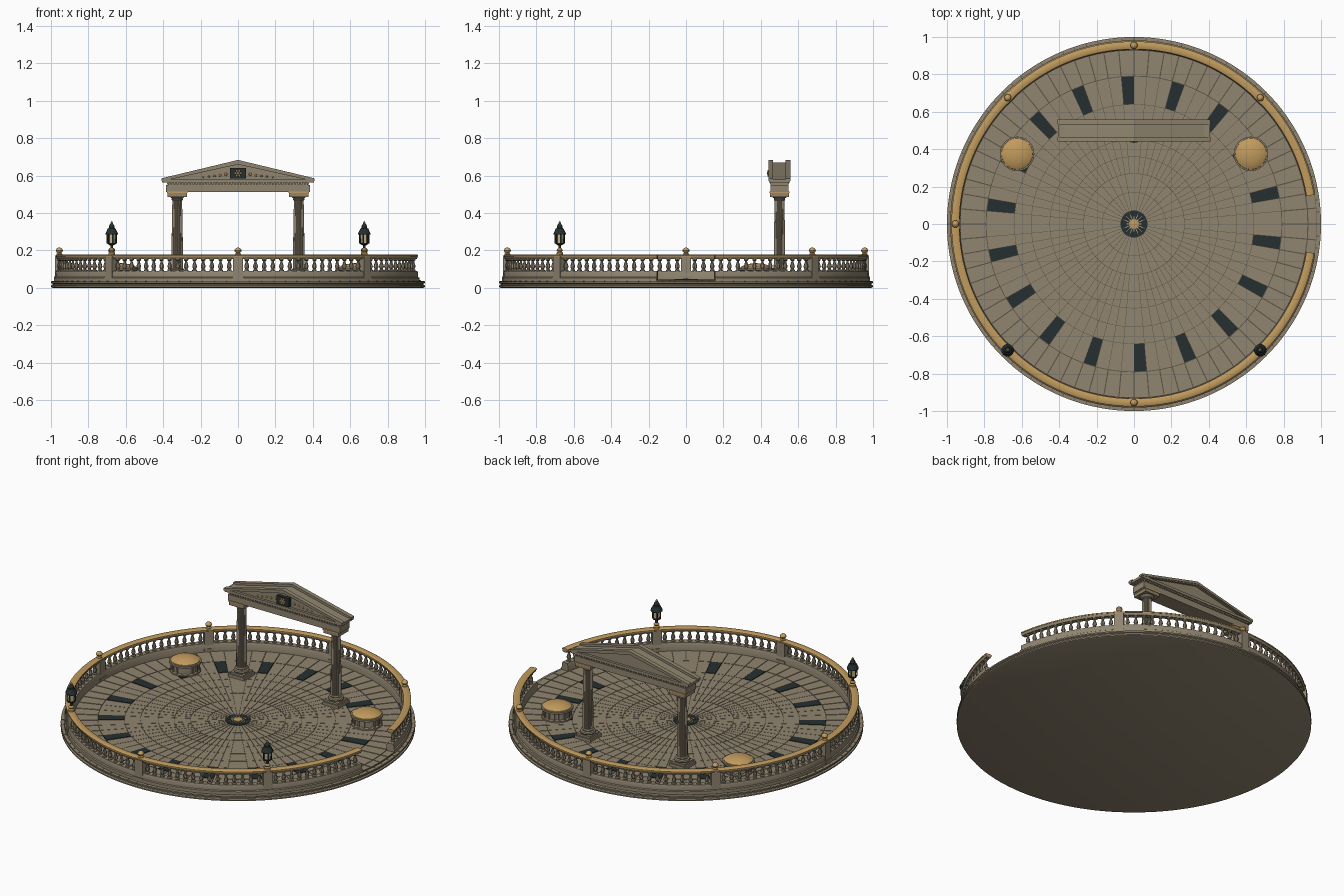
import bpy, bmesh, math
from mathutils import Matrix, Vector

if "Cube" in bpy.data.objects:
    bpy.data.objects.remove(bpy.data.objects["Cube"])

def material(name, rgb):
    m = bpy.data.materials.new(name)
    m.diffuse_color = (*rgb, 1)
    m.use_nodes = True
    m.node_tree.nodes["Principled BSDF"].inputs["Base Color"].default_value = m.diffuse_color
    return m

STONE = material("warm_stone", (0.28, 0.235, 0.162))
JOINT = material("dark_joint", (0.11, 0.092, 0.062))
GOLD = material("gold", (0.54, 0.33, 0.11))
DARK = material("dark_slate", (0.018, 0.028, 0.029))
CREAM = material("pale_cream", (0.60, 0.48, 0.27))

def finish(name, bm, mat, smooth=False):
    bmesh.ops.recalc_face_normals(bm, faces=bm.faces[:])
    me = bpy.data.meshes.new(name)
    bm.to_mesh(me)
    bm.free()
    me.materials.append(mat)
    ob = bpy.data.objects.new(name, me)
    bpy.context.collection.objects.link(ob)
    if smooth:
        bpy.ops.object.select_all(action='DESELECT')
        ob.select_set(True)
        bpy.context.view_layer.objects.active = ob
        bpy.ops.object.shade_smooth_by_angle(angle=math.radians(35))
    return ob

def polar(r, deg, z=0.0):
    a = math.radians(deg)
    return Vector((r * math.cos(a), r * math.sin(a), z))

def at(r, deg):
    return Matrix.Rotation(math.radians(deg), 4, 'Z') @ Matrix.Translation((r, 0, 0))

def box(bm, x0, x1, y0, y1, z0, z1, M=Matrix()):
    S = Matrix.Diagonal((x1 - x0, y1 - y0, z1 - z0, 1))
    T = Matrix.Translation(((x0 + x1) / 2, (y0 + y1) / 2, (z0 + z1) / 2))
    bmesh.ops.create_cube(bm, size=1, matrix=M @ T @ S)

def lathe(bm, prof, n, M=Matrix(), flute=0.0):
    rings = []
    for r, z in prof:
        if r == 0:
            rings.append([bm.verts.new(M @ Vector((0, 0, z)))])
        else:
            rings.append([bm.verts.new(M @ polar(r - flute * (i % 2), 360 * i / n, z)) for i in range(n)])
    for a, b in zip(rings, rings[1:]):
        for i in range(n):
            j = (i + 1) % n
            q = [a[i % len(a)], a[j % len(a)], b[j % len(b)], b[i % len(b)]]
            bm.faces.new(list(dict.fromkeys(q)))
    for ring in (rings[0], rings[-1]):
        if len(ring) > 2:
            bm.faces.new(ring)

def sweep(bm, prof, a0, a1, n):
    """Closed (r, z) outline carried along an arc, with end caps."""
    rows = [[bm.verts.new(polar(r, a0 + (a1 - a0) * i / n, z)) for r, z in prof] for i in range(n + 1)]
    k = len(prof)
    for a, b in zip(rows, rows[1:]):
        for i in range(k):
            bm.faces.new((a[i], a[(i + 1) % k], b[(i + 1) % k], b[i]))
    bm.faces.new(rows[0])
    bm.faces.new(rows[-1])

def tile(bm, r0, r1, a0, a1, z0, z1, gap, n=1):
    g0, g1 = (math.degrees(gap / 2 / r) for r in (r0, r1))
    pts = [polar(r0 + gap / 2, a0 + g0), polar(r1 - gap / 2, a0 + g1),
           polar(r1 - gap / 2, a1 - g1), polar(r0 + gap / 2, a1 - g0)]
    prism(bm, pts, Vector((0, 0, z0)), Vector((0, 0, z1)))

def prism(bm, pts, d0, d1):
    a = [bm.verts.new(p + d0) for p in pts]
    b = [bm.verts.new(p + d1) for p in pts]
    bm.faces.new(a)
    bm.faces.new(b)
    for i in range(len(pts)):
        j = (i + 1) % len(pts)
        bm.faces.new((a[i], a[j], b[j], b[i]))

def gable(bm, xz, y0, y1):
    prism(bm, [Vector((x, 0, z)) for x, z in xz], Vector((0, y0, 0)), Vector((0, y1, 0)))

# round stepped platform, with grout bed
bm = bmesh.new()
lathe(bm, [(0.99, 0), (1, 0.004), (1, 0.012), (0.992, 0.016), (0.992, 0.022), (1, 0.026), (1, 0.034), (0.98, 0.035)], 144)
finish("platform", bm, STONE, True)
bm = bmesh.new()
lathe(bm, [(0.979, 0.034), (0.979, 0.039)], 144)
finish("grout_bed", bm, JOINT, True)

# paving rings, every fourth slab of one ring is dark
bm, dk = bmesh.new(), bmesh.new()
rings = [(0.07, 0.17, 36), (0.17, 0.27, 36), (0.27, 0.36, 72), (0.36, 0.45, 72), (0.45, 0.55, 72),
         (0.55, 0.64, 72), (0.64, 0.79, 72), (0.79, 0.93, 72), (0.93, 0.98, 72)]
for r0, r1, n in rings:
    for j in range(n):
        accent = r0 == 0.64 and j % 4 == 2
        tile(dk if accent else bm, r0, r1, 360 * j / n, 360 * (j + 1) / n, 0.036,
             0.044 if accent else 0.042, 0.006 if r0 > 0.7 else 0.0025)
finish("paving_slabs", bm, STONE)
finish("dark_slabs", dk, DARK)

# joints in the outer rim
bm = bmesh.new()
for j in range(96):
    box(bm, -0.012, 0.006, -0.002, 0.002, 0.033, 0.0355, at(0.99, j * 3.75))
finish("rim_joints", bm, JOINT)

# centre medallion with star
bm = bmesh.new()
lathe(bm, [(0.072, 0.038), (0.072, 0.045)], 48)
finish("centre_disc", bm, DARK)
bm = bmesh.new()
for j in range(16):
    a = j * 22.5
    prism(bm, [polar(0.018, a - 9), polar(0.062, a), polar(0.018, a + 9)], Vector((0, 0, 0.044)), Vector((0, 0, 0.047)))
finish("centre_star", bm, CREAM)
bm = bmesh.new()
lathe(bm, [(0.024, 0.044), (0.024, 0.048), (0, 0.05)], 24)
finish("centre_boss", bm, GOLD)

# balustrade: plinth, rail and gold coping, open towards +x
A0, A1 = 9.2, 350.8
bm = bmesh.new()
sweep(bm, [(0.93, 0.036), (0.93, 0.078), (0.935, 0.09), (0.972, 0.09), (0.976, 0.078), (0.976, 0.058), (0.982, 0.054), (0.982, 0.034)], A0, A1, 144)
finish("balustrade_plinth", bm, STONE, True)
bm = bmesh.new()
sweep(bm, [(0.942, 0.154), (0.936, 0.168), (0.974, 0.168), (0.968, 0.154)], A0, A1, 144)
finish("handrail", bm, STONE, True)
bm = bmesh.new()
sweep(bm, [(0.934, 0.168), (0.934, 0.174), (0.94, 0.178), (0.97, 0.178), (0.976, 0.174), (0.976, 0.168)], A0, A1, 144)
finish("gold_coping", bm, GOLD, True)

# balusters
bm = bmesh.new()
step = 45 / 16
for k in range(4, 125):
    if k % 16:
        lathe(bm, [(0.013, 0.089), (0.013, 0.096), (0.007, 0.1), (0.013, 0.112), (0.012, 0.12),
                   (0.006, 0.138), (0.006, 0.143), (0.012, 0.148), (0.012, 0.156)], 8, at(0.955, k * step))
finish("balusters", bm, STONE, True)

# posts with ball finials, lamps on the two front diagonals
posts, balls = bmesh.new(), bmesh.new()
lampgold, lampdark, glass = bmesh.new(), bmesh.new(), bmesh.new()
for k in range(1, 8):
    M = at(0.955, k * 45)
    box(posts, -0.024, 0.024, -0.027, 0.027, 0.036, 0.168, M)
    box(posts, -0.029, 0.029, -0.03, 0.03, 0.036, 0.06, M)
    if k in (5, 7):
        lathe(lampgold, [(0.018, 0.177), (0.018, 0.187), (0.011, 0.193), (0.017, 0.202), (0.009, 0.212)], 16, M)
        lathe(lampdark, [(0.008, 0.21), (0.008, 0.226), (0.022, 0.234), (0.024, 0.241)], 12, M)
        lathe(glass, [(0.018, 0.24), (0.023, 0.288)], 6, M)
        for j in range(6):
            p = polar(0.024, j * 60)
            box(lampdark, p.x - 0.003, p.x + 0.003, p.y - 0.003, p.y + 0.003, 0.238, 0.29, M)
        lathe(lampdark, [(0.034, 0.286), (0.034, 0.292), (0.021, 0.318), (0.016, 0.32), (0.016, 0.33), (0.007, 0.343)], 12, M)
        lathe(lampgold, [(0.006, 0.341), (0.007, 0.348), (0, 0.358)], 8, M)
    else:
        lathe(balls, [(0.016, 0.177), (0.016, 0.182), (0.009, 0.186), (0.015, 0.191), (0.019, 0.199),
                      (0.016, 0.208), (0.009, 0.214), (0, 0.216)], 16, M)
finish("balustrade_posts", posts, STONE)
finish("ball_finials", balls, GOLD, True)
finish("lamp_brass", lampgold, GOLD, True)
finish("lamp_frames", lampdark, DARK)
finish("lamp_glass", glass, CREAM)

# two round drums with gold domes
drum, dome = bmesh.new(), bmesh.new()
for s in (-1, 1):
    M = Matrix.Translation((s * 0.625, 0.375, 0))
    lathe(drum, [(0.088, 0.04), (0.088, 0.05), (0.078, 0.055), (0.078, 0.088), (0.092, 0.095), (0.092, 0.106), (0.08, 0.108)], 40, M)
    for j in range(16):
        box(drum, 0.074, 0.084, -0.005, 0.005, 0.05, 0.092, M @ Matrix.Rotation(j * math.pi / 8, 4, 'Z'))
    lathe(dome, [(0.085, 0.104), (0.083, 0.111), (0.068, 0.12), (0.045, 0.127), (0.02, 0.131), (0, 0.132)], 40, M)
finish("drums", drum, STONE, True)
finish("drum_domes", dome, GOLD, True)

# fluted columns with bases and capitals
shaft, trim, bands = bmesh.new(), bmesh.new(), bmesh.new()
for s in (-1, 1):
    M = Matrix.Translation((s * 0.325, 0.5, 0))
    box(trim, -0.055, 0.055, -0.055, 0.055, 0.04, 0.06, M)
    box(trim, -0.046, 0.046, -0.046, 0.046, 0.06, 0.072, M)
    lathe(trim, [(0.042, 0.072), (0.045, 0.079), (0.042, 0.086), (0.034, 0.09), (0.038, 0.097), (0.033, 0.103)], 32, M)
    lathe(shaft, [(0.031, 0.1), (0.03, 0.25), (0.026, 0.475)], 40, M, 0.0025)
    lathe(trim, [(0.028, 0.468), (0.031, 0.472), (0.028, 0.477), (0.034, 0.482), (0.044, 0.49)], 32, M)
    box(trim, -0.052, 0.052, -0.05, 0.05, 0.487, 0.506, M)
    box(bands, -0.055, 0.055, -0.053, 0.053, 0.506, 0.514, M)
finish("column_shafts", shaft, STONE)
finish("column_trim", trim, STONE, True)
finish("capital_bands", bands, GOLD)

# entablature with dentils, and gabled pediment
bm = bmesh.new()
box(bm, -0.385, 0.385, 0.452, 0.548, 0.512, 0.55)
box(bm, -0.375, 0.375, 0.458, 0.542, 0.55, 0.57)
for j in range(45):
    x = -0.374 + j * 0.017
    for y in (0.449, 0.541):
        box(bm, x - 0.005, x + 0.005, y, y + 0.01, 0.553, 0.564)
box(bm, -0.405, 0.405, 0.445, 0.555, 0.564, 0.58)
gable(bm, [(-0.39, 0.576), (0.39, 0.576), (0, 0.669)], 0.46, 0.54)
for s in (-1, 1):
    for y0, y1 in ((0.44, 0.466), (0.532, 0.558)):
        gable(bm, [(s * 0.408, 0.572), (s * 0.408, 0.586), (0, 0.684), (0, 0.668)], y0, y1)
        gable(bm, [(s * 0.38, 0.576), (s * 0.38, 0.585), (0, 0.672), (0, 0.66)], y0 + 0.006, y1 - 0.004)
finish("entablature_and_pediment", bm, STONE)

# pediment ornament: dark plaque with gold rosette and side studs
bm = bmesh.new()
box(bm, -0.042, 0.042, 0.44, 0.462, 0.586, 0.64)
finish("plaque", bm, DARK)
bm = bmesh.new()
F = Matrix.Translation((0, 0.441, 0.613)) @ Matrix.Rotation(math.pi / 2, 4, 'X')
for j in range(6):
    lathe(bm, [(0.007, 0), (0.005, 0.005), (0, 0.006)], 8, F @ at(0.014, j * 60))
lathe(bm, [(0.009, 0), (0.006, 0.007), (0, 0.008)], 10, F)
for s in (-1, 1):
    for x, z, r in ((0.065, 0.607, 0.009), (0.095, 0.602, 0.008), (0.125, 0.598, 0.007), (0.155, 0.595, 0.006), (0.185, 0.592, 0.005)):
        N = Matrix.Translation((s * x, 0.461, z)) @ Matrix.Rotation(math.pi / 2, 4, 'X')
        lathe(bm, [(r, 0), (r * 0.7, 0.006), (0, 0.008)], 8, N)
finish("gold_ornaments", bm, GOLD)
